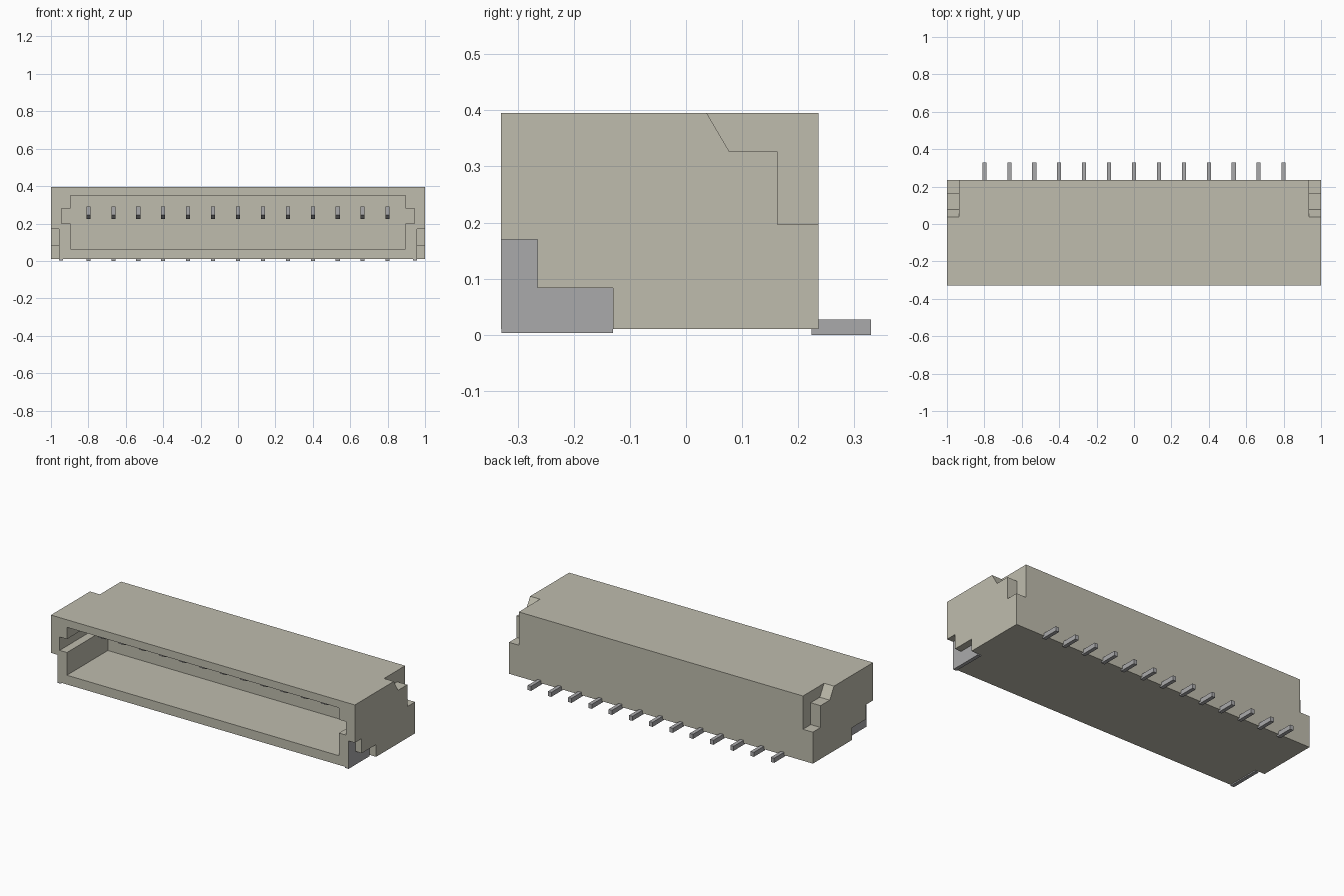
import bpy, bmesh

old = bpy.data.objects.get("Cube")
if old:
    bpy.data.objects.remove(old, do_unlink=True)


def material(name, rgb):
    m = bpy.data.materials.new(name)
    m.use_nodes = True
    m.diffuse_color = (*rgb, 1)
    m.node_tree.nodes["Principled BSDF"].inputs["Base Color"].default_value = (*rgb, 1)
    return m


BEIGE = material("beige plastic", (0.52, 0.505, 0.42))
GREY = material("grey metal", (0.40, 0.40, 0.41))


def extrude(name, profile, x0, x1, mat):
    """Extrude a (y, z) side profile from x0 to x1."""
    bm = bmesh.new()
    face = bm.faces.new([bm.verts.new((x0, y, z)) for y, z in profile])
    ext = bmesh.ops.extrude_face_region(bm, geom=[face])
    moved = [v for v in ext["geom"] if isinstance(v, bmesh.types.BMVert)]
    bmesh.ops.translate(bm, verts=moved, vec=(x1 - x0, 0, 0))
    bmesh.ops.recalc_face_normals(bm, faces=bm.faces)
    mesh = bpy.data.meshes.new(name)
    bm.to_mesh(mesh)
    bm.free()
    mesh.materials.append(mat)
    obj = bpy.data.objects.new(name, mesh)
    bpy.context.collection.objects.link(obj)
    return obj


def rect(y0, y1, z0, z1):
    return [(y0, z0), (y1, z0), (y1, z1), (y0, z1)]


def cut(target, profile, x0, x1):
    """Subtract an extruded profile and discard the cutter."""
    cutter = extrude("cutter", profile, x0, x1, BEIGE)
    cutter.hide_render = True
    mod = target.modifiers.new("cut", "BOOLEAN")
    mod.operation = "DIFFERENCE"
    mod.solver = "EXACT"
    mod.object = cutter
    bpy.context.view_layer.objects.active = target
    bpy.ops.object.modifier_apply(modifier=mod.name)
    bpy.data.objects.remove(cutter, do_unlink=True)


FRONT, BACK, BOTTOM, TOP = -0.33, 0.236, 0.01, 0.395
CAVITY_BACK = 0.055

# Housing with its open front cavity and side guide slots
housing = extrude("housing", rect(FRONT, BACK, BOTTOM, TOP), -1, 1, BEIGE)
cut(housing, rect(-0.5, CAVITY_BACK, 0.065, 0.35), -0.895, 0.895)
cut(housing, rect(-0.5, CAVITY_BACK, 0.2, 0.28), -0.943, 0.943)

# Rear corner notches and front lower steps on both sides
rear_notch = [(0.0194, 0.425), (0.077, 0.327), (0.163, 0.327),
              (0.163, 0.197), (0.3, 0.197), (0.3, 0.425)]
front_step = [(-0.4, -0.05), (-0.13, -0.05), (-0.13, 0.083),
              (-0.265, 0.083), (-0.265, 0.17), (-0.4, 0.17)]
tab_shape = [(-0.329, 0.003), (-0.13, 0.003), (-0.13, 0.083),
             (-0.265, 0.083), (-0.265, 0.17), (-0.329, 0.17)]
for side, label in ((-1, "right"), (1, "left")):
    cut(housing, rear_notch, side * 0.935, side * 1.1)
    cut(housing, front_step, side * 0.957, side * 1.1)
    # Metal solder tab lying against the recessed side wall
    extrude(label + "_solder_tab", tab_shape, side * 0.936, side * 0.958, GREY)

# Contact pins inside the cavity and solder leads at the rear
pin_shape = [(-0.155, 0.245), (-0.115, 0.225), (CAVITY_BACK + 0.02, 0.225),
             (CAVITY_BACK + 0.02, 0.29), (-0.155, 0.29)]
COUNT, HALF = 13, 0.011
for i in range(COUNT):
    x = -0.8 + 1.6 * i / (COUNT - 1)
    extrude(f"contact_pin_{i + 1}", pin_shape, x - HALF, x + HALF, GREY)
    extrude(f"solder_lead_{i + 1}", rect(0.224, 0.33, 0, 0.027), x - HALF, x + HALF, GREY)
